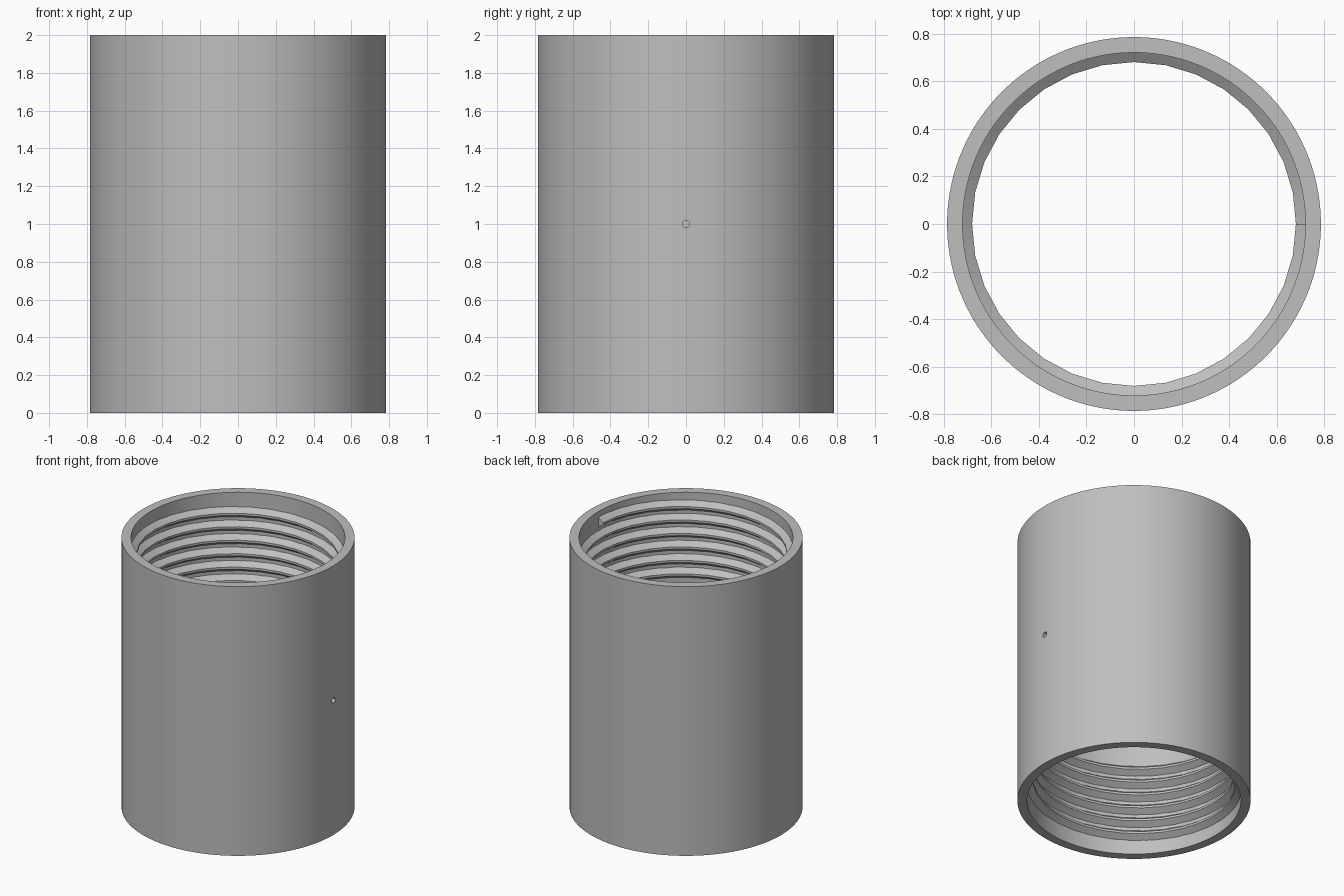
import bpy, bmesh, math

cube = bpy.data.objects.get("Cube")
if cube:
    bpy.data.objects.remove(cube, do_unlink=True)

HEIGHT, OUTER, BORE, CREST = 2.0, 0.785, 0.72, 0.68
PITCH, TURNS, STEPS = 0.1, 6, 32

steel = bpy.data.materials.new("steel_grey")
steel.use_nodes = True
colour = (0.52, 0.52, 0.52, 1)
steel.diffuse_color = colour
steel.node_tree.nodes["Principled BSDF"].inputs["Base Color"].default_value = colour


def make_object(name, bm):
    bmesh.ops.recalc_face_normals(bm, faces=bm.faces)
    mesh = bpy.data.meshes.new(name)
    bm.to_mesh(mesh)
    bm.free()
    mesh.materials.append(steel)
    obj = bpy.data.objects.new(name, mesh)
    bpy.context.collection.objects.link(obj)
    return obj


def smooth(obj):
    bpy.ops.object.select_all(action="DESELECT")
    obj.select_set(True)
    bpy.context.view_layer.objects.active = obj
    bpy.ops.object.shade_smooth_by_angle(angle=math.radians(25))


def bridge(bm, a, b):
    n = len(a)
    for i in range(n):
        j = (i + 1) % n
        bm.faces.new((a[i], a[j], b[j], b[i]))


def ring(bm, profile, angle, lift=0):
    return [bm.verts.new((r * math.cos(angle), r * math.sin(angle), z + lift))
            for r, z in profile]


# Hollow sleeve
bm = bmesh.new()
section = [(OUTER, 0), (OUTER, HEIGHT), (BORE, HEIGHT), (BORE, 0)]
SIDES = 128
rings = [ring(bm, section, math.tau * (i + 0.5) / SIDES) for i in range(SIDES)]
for i in range(SIDES):
    bridge(bm, rings[i - 1], rings[i])
sleeve = make_object("sleeve", bm)

# Small drilled hole in one side
bm = bmesh.new()
bmesh.ops.create_cone(bm, cap_ends=True, segments=24,
                      radius1=0.02, radius2=0.02, depth=0.3)
cutter = make_object("hole_cutter", bm)
cutter.location = (0.75, 0, HEIGHT / 2)
cutter.rotation_euler = (0, math.pi / 2, 0)
cutter.hide_render = True
cut = sleeve.modifiers.new("drilled_hole", "BOOLEAN")
cut.operation = "DIFFERENCE"
cut.solver = "EXACT"
cut.object = cutter
bpy.context.view_layer.update()
bpy.context.view_layer.objects.active = sleeve
bpy.ops.object.modifier_apply(modifier=cut.name)
bpy.data.objects.remove(cutter, do_unlink=True)
smooth(sleeve)


# Helical thread ridge, rooted slightly inside the wall
def thread(name, top):
    bm = bmesh.new()
    root = BORE + 0.012
    ridge = [(root, -0.045), (CREST, -0.008), (CREST, 0.008), (root, 0.045)]
    coils = []
    for i in range(TURNS * STEPS + 1):
        coils.append(ring(bm, ridge, math.tau * i / STEPS, 0.08 + PITCH * i / STEPS))
    for a, b in zip(coils, coils[1:]):
        bridge(bm, a, b)
    bm.faces.new(coils[0])
    bm.faces.new(coils[-1])
    if top:  # half turn about x keeps the same handedness
        for v in bm.verts:
            v.co.y, v.co.z = -v.co.y, HEIGHT - v.co.z
    smooth(make_object(name, bm))


thread("lower_thread", False)
thread("upper_thread", True)
